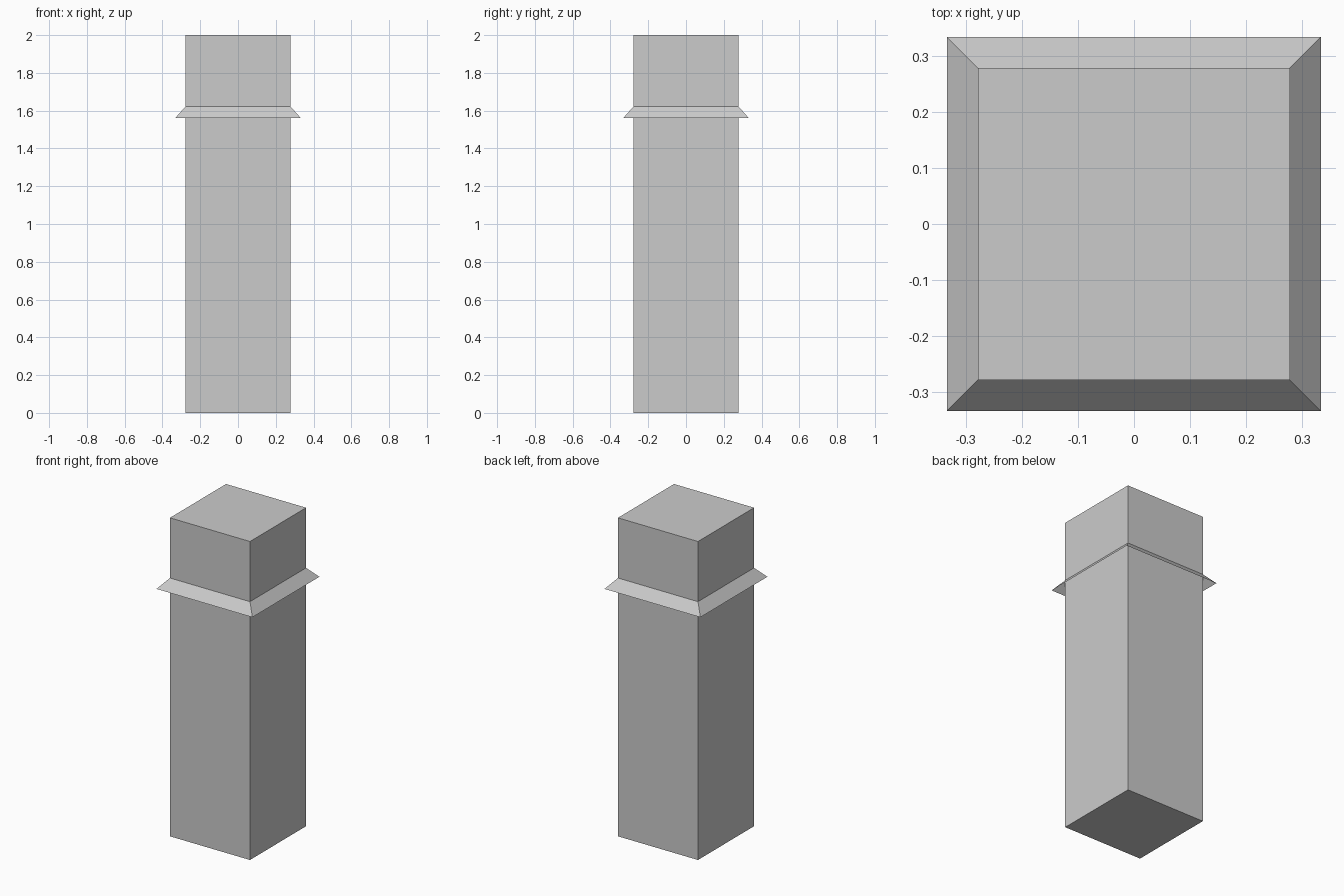
import bpy
from math import pi, sqrt

if "Cube" in bpy.data.objects:
    bpy.data.objects.remove(bpy.data.objects["Cube"])

HALF = 0.278          # half width of the shaft
FLARE = 0.333         # half width at the skirt's lower rim
HEIGHT = 2.0
Z_LOW, Z_HIGH = 1.56, 1.622


def square_frustum(name, half_low, half_high, z_low, z_high, fill):
    """Four-sided section aligned to the axes, with or without end caps."""
    bpy.ops.mesh.primitive_cone_add(
        vertices=4, radius1=half_low * sqrt(2), radius2=half_high * sqrt(2),
        depth=z_high - z_low, end_fill_type=fill,
        location=(0, 0, (z_low + z_high) / 2), rotation=(0, 0, pi / 4))
    obj = bpy.context.object
    obj.name = name
    bpy.ops.object.transform_apply(location=True, rotation=True, scale=True)
    return obj


# Square chimney-like shaft, closed at both ends
square_frustum("shaft", HALF, HALF, 0, HEIGHT, 'NGON')

# Thin sloping skirt around the shaft, open underneath
square_frustum("flashing_skirt", FLARE, HALF, Z_LOW, Z_HIGH, 'NOTHING')
